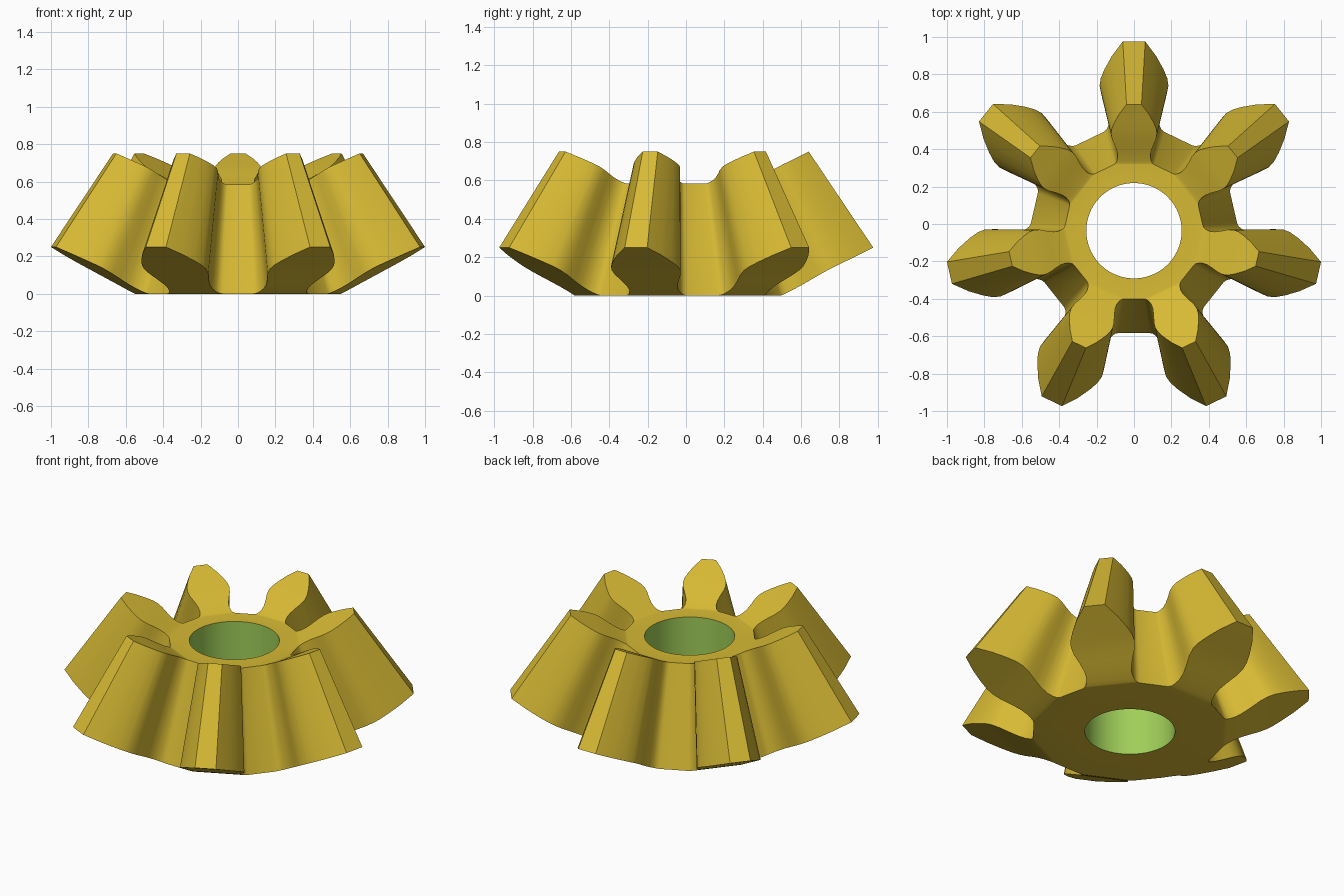
import bpy, bmesh, math

if "Cube" in bpy.data.objects:
    bpy.data.objects.remove(bpy.data.objects["Cube"])

TEETH = 7
AXIS_Y = -0.036        # gear axis, shifted so the bounds are centred
APEX = 1.757           # common apex of the tooth cones
SHRINK = 0.668         # small end relative to large end
ROOT_R, TIP_R, TIP_Z = 0.5526, 1.0137, 0.25
HOLE_R = 0.255

# Half tooth profile at the large end: (half width, distance from axis)
HALF = [(0.163, 0.528), (0.147, 0.541), (0.138, 0.56), (0.131, 0.59),
        (0.135, 0.63), (0.153, 0.68), (0.175, 0.73), (0.184, 0.775),
        (0.178, 0.815), (0.157, 0.865), (0.118, 0.935), (0.06, 1.012)]


def material(name, color):
    m = bpy.data.materials.new(name)
    m.diffuse_color = (*color, 1)
    m.use_nodes = True
    m.node_tree.nodes["Principled BSDF"].inputs["Base Color"].default_value = m.diffuse_color
    return m


def ring_point(bm, x, y, z, s):
    """Point scaled toward the cone apex by s."""
    return bm.verts.new((x * s, y * s + AXIS_Y, APEX + (z - APEX) * s))


def make_end(bm, s):
    """One end of the gear: tooth end faces, flat ring; returns outline and hole rim."""
    outline, rim = [], []
    sides, angles = [], []
    for k in range(TEETH):
        a = math.pi / 2 + k * math.tau / TEETH
        ca, sa = math.cos(a), math.sin(a)
        pair = []
        for sign in (1, -1):
            row = []
            for p, r in HALF:
                z = max(0, (math.hypot(p, r) - ROOT_R) / (TIP_R - ROOT_R) * TIP_Z)
                row.append(ring_point(bm, ca * r + sa * p * sign,
                                      sa * r - ca * p * sign, z, s))
            pair.append(row)
        right, left = pair
        for i in range(len(HALF) - 1):
            bm.faces.new((right[i], right[i + 1], left[i + 1], left[i]))
        outline += right + left[::-1]
        sides.append((right[0], left[0]))
        half = math.atan2(*HALF[0])
        angles += [(a - half, 6), (a + half, 3)]
    # hole rim, with more segments under each tooth than under each gap
    starts = []
    for i, (a, n) in enumerate(angles):
        b = angles[i + 1][0] if i + 1 < len(angles) else angles[0][0] + math.tau
        starts.append(len(rim))
        for j in range(n):
            t = a + (b - a) * j / n
            rim.append(bm.verts.new((HOLE_R * math.cos(t), HOLE_R * math.sin(t) + AXIS_Y,
                                     APEX * (1 - s))))
    # flat ring between hole and tooth roots
    base = [v for pair in sides for v in pair]
    for i, (a, n) in enumerate(angles):
        inner = [rim[(starts[i] + j) % len(rim)] for j in range(n + 1)]
        bm.faces.new([base[i], base[(i + 1) % len(base)]] + inner[::-1])
    return outline, rim


gold = material("gold", (0.68, 0.49, 0.034))
green = material("bore green", (0.35, 0.62, 0.10))

bm = bmesh.new()
low, low_rim = make_end(bm, 1.0)
high, high_rim = make_end(bm, SHRINK)
# tooth flanks, tips and roots, then the bore wall
for a, b, index in ((low, high, 0), (low_rim, high_rim, 1)):
    for i in range(len(a)):
        j = (i + 1) % len(a)
        bm.faces.new((a[i], a[j], b[j], b[i])).material_index = index
bmesh.ops.recalc_face_normals(bm, faces=bm.faces)

mesh = bpy.data.meshes.new("bevel_gear")
bm.to_mesh(mesh)
bm.free()
mesh.materials.append(gold)
mesh.materials.append(green)
gear = bpy.data.objects.new("bevel_gear", mesh)
bpy.context.collection.objects.link(gear)
bpy.context.view_layer.objects.active = gear
gear.select_set(True)
bpy.ops.object.shade_smooth_by_angle(angle=math.radians(30))
